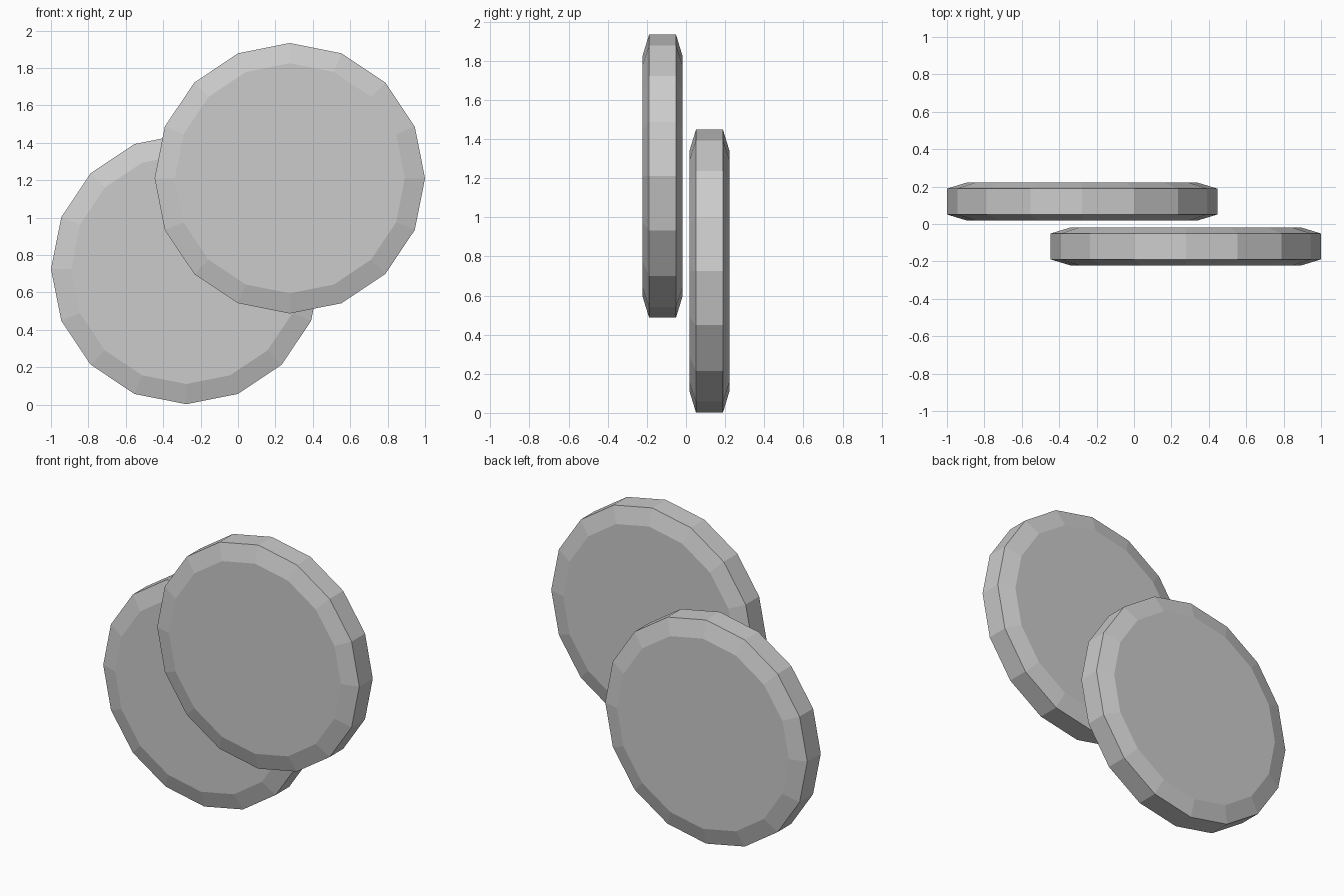
import bpy, bmesh
from math import sin, cos, tau

if "Cube" in bpy.data.objects:
    bpy.data.objects.remove(bpy.data.objects["Cube"])

SIDES = 16
# (radius, y offset from the disc's middle): face, rim, rim, face
PROFILE = [(0.615, -0.102), (0.723, -0.069), (0.723, 0.069), (0.615, 0.102)]


def bevelled_disc(name, location):
    """Flat-shaded disc with chamfered rims, its axis along y."""
    bm = bmesh.new()
    rings = [[bm.verts.new((r * cos(tau * i / SIDES), y, r * sin(tau * i / SIDES)))
              for i in range(SIDES)] for r, y in PROFILE]
    for a, b in zip(rings, rings[1:]):
        for i in range(SIDES):
            j = (i + 1) % SIDES
            bm.faces.new((a[i], a[j], b[j], b[i]))
    bm.faces.new(rings[0])
    bm.faces.new(rings[-1])
    bmesh.ops.recalc_face_normals(bm, faces=bm.faces[:])
    mesh = bpy.data.meshes.new(name)
    bm.to_mesh(mesh)
    bm.free()
    obj = bpy.data.objects.new(name, mesh)
    obj.location = location
    bpy.context.collection.objects.link(obj)


# Upper disc in front, lower disc behind it
bevelled_disc("front_disc", (0.277, -0.12, 1.21))
bevelled_disc("back_disc", (-0.277, 0.12, 0.725))
